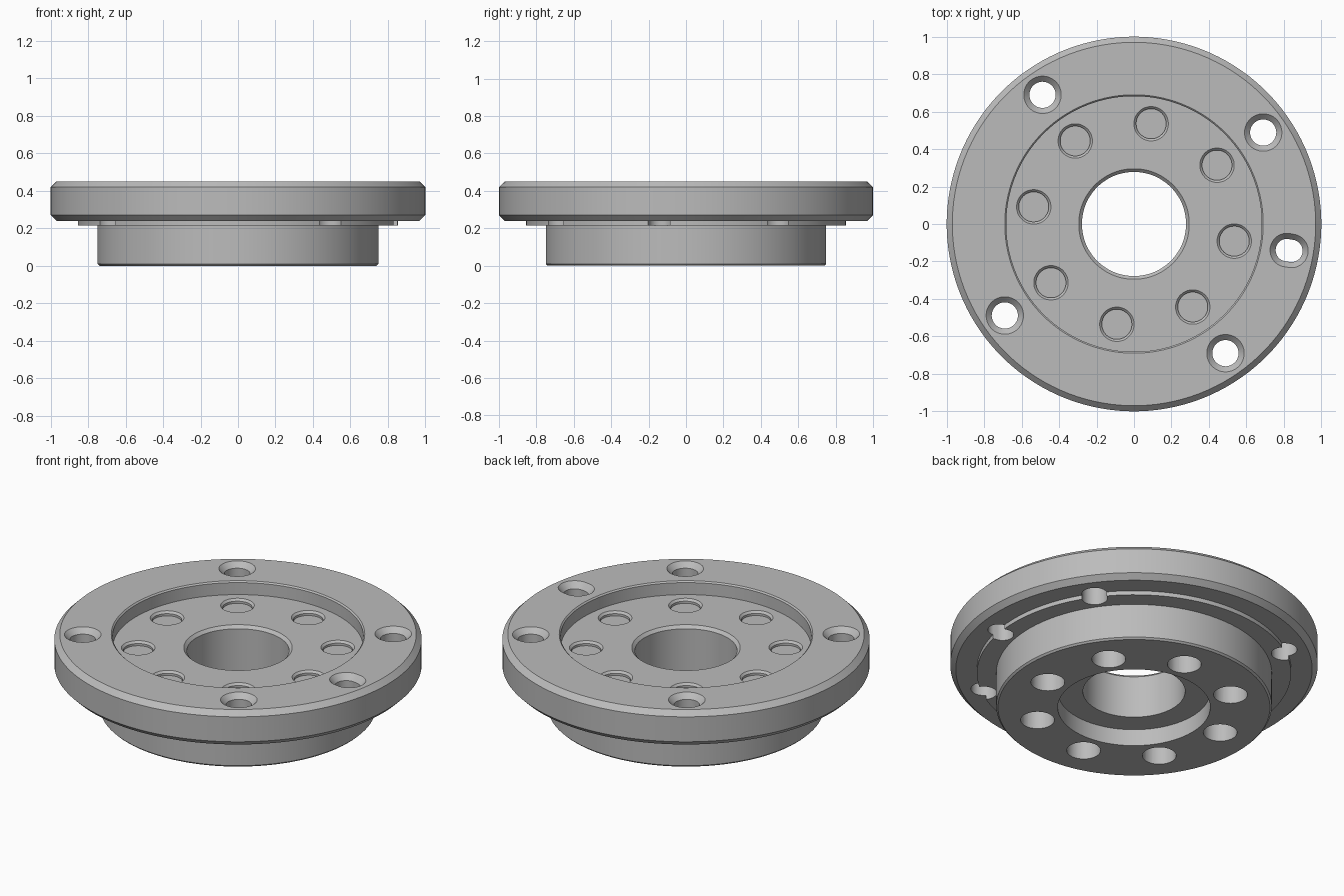
import bpy, bmesh, math
from mathutils import Matrix

if "Cube" in bpy.data.objects:
    bpy.data.objects.remove(bpy.data.objects["Cube"], do_unlink=True)

metal = bpy.data.materials.new("satin_grey_metal")
metal.use_nodes = True
GREY = (0.5, 0.5, 0.5, 1)
metal.diffuse_color = GREY
metal.node_tree.nodes["Principled BSDF"].inputs["Base Color"].default_value = GREY


def add_lathe(bm, profile, steps, matrix=Matrix(), slot=0.0, hollow=False):
    """Revolve (radius, z) points; slot lengthens the straight sides along local x."""
    rings = []
    for r, z in profile:
        ring = []
        for i in range(steps):
            a = math.tau * (i + 0.5) / steps
            x = r * math.cos(a)
            x += math.copysign(slot, x)
            ring.append(bm.verts.new(matrix @ Matrix.Translation((x, r * math.sin(a), z)).translation))
        rings.append(ring)
    pairs = list(zip(rings, rings[1:]))
    if hollow:
        pairs.append((rings[-1], rings[0]))
    else:
        bm.faces.new(rings[0])
        bm.faces.new(rings[-1])
    for low, high in pairs:
        for i in range(steps):
            j = (i + 1) % steps
            bm.faces.new((low[i], low[j], high[j], high[i]))


def make_object(name, bm):
    bmesh.ops.recalc_face_normals(bm, faces=bm.faces)
    mesh = bpy.data.meshes.new(name)
    bm.to_mesh(mesh)
    bm.free()
    mesh.materials.append(metal)
    obj = bpy.data.objects.new(name, mesh)
    bpy.context.collection.objects.link(obj)
    return obj


def polar(radius, degrees):
    return Matrix.Rotation(math.radians(degrees), 4, "Z") @ Matrix.Translation((radius, 0, 0))


# Flange, hub, raised step, recessed face and stepped bore in one section
section = [
    (0.415, 0), (0.74, 0), (0.75, 0.01), (0.75, 0.215), (0.855, 0.215), (0.855, 0.24),
    (0.97, 0.24), (1, 0.27), (1, 0.42), (0.97, 0.45),
    (0.69, 0.45), (0.682, 0.442), (0.682, 0.37),
    (0.295, 0.37), (0.278, 0.353), (0.278, 0.1), (0.415, 0.1),
]
bm = bmesh.new()
add_lathe(bm, section, 128, hollow=True)
flange = make_object("flange_body", bm)

# Cutters: four countersunk bolt holes, one slot, eight pockets with blind holes below
countersunk = [(0.07, 0.1), (0.07, 0.42), (0.1, 0.45), (0.103, 0.453), (0.103, 0.5)]
slotted = [(0.06, 0.1), (0.06, 0.415), (0.09, 0.45), (0.093, 0.4535), (0.093, 0.5)]
pocket = [(0.08, 0.345), (0.08, 0.358), (0.092, 0.37), (0.095, 0.373), (0.095, 0.41)]
blind_hole = [(0.092, -0.05), (0.092, 0.3)]
bm = bmesh.new()
for k in range(4):
    add_lathe(bm, countersunk, 40, polar(0.845, 35.3 + 90 * k))
add_lathe(bm, slotted, 40, polar(0.84, -9.7), slot=0.012)
for k in range(8):
    spot = polar(0.543, 35.3 + 45 * k)
    add_lathe(bm, pocket, 40, spot)
    add_lathe(bm, blind_hole, 40, spot)
cutter = make_object("hole_cutter", bm)
cutter.hide_render = True

# Drill the holes, then drop the cutter
drill = flange.modifiers.new("drill", "BOOLEAN")
drill.operation = "DIFFERENCE"
drill.solver = "EXACT"
drill.object = cutter
bpy.ops.object.select_all(action="DESELECT")
flange.select_set(True)
bpy.context.view_layer.objects.active = flange
bpy.ops.object.modifier_apply(modifier=drill.name)
bpy.data.objects.remove(cutter, do_unlink=True)

bpy.ops.object.shade_smooth_by_angle(angle=math.radians(30))
